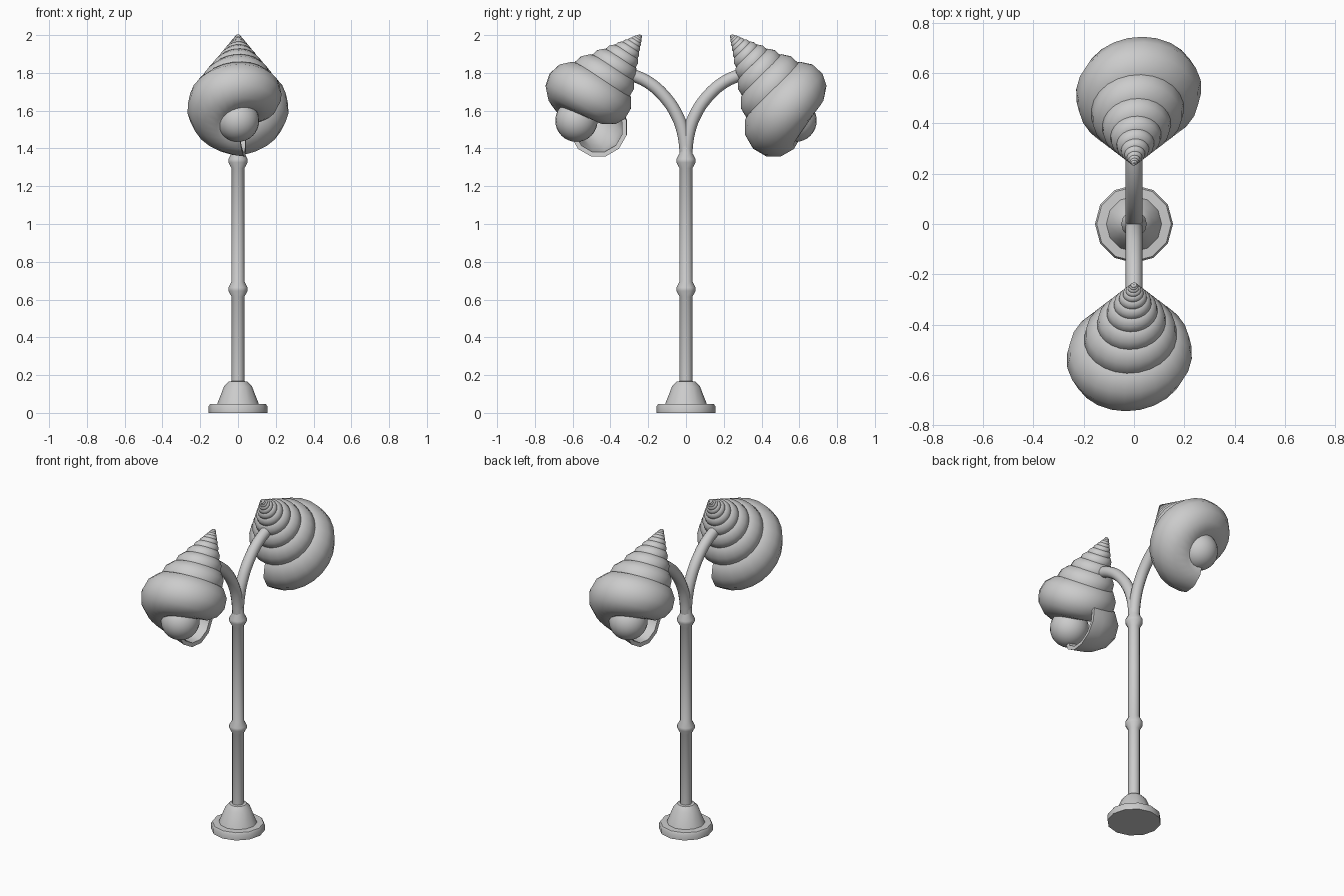
import bpy, bmesh, math
from mathutils import Vector

if "Cube" in bpy.data.objects:
    bpy.data.objects.remove(bpy.data.objects["Cube"])

SIDES = 12          # sides of pole and shell tube
STEPS = 24          # tube rings per turn


def make_object(name, bm, angle):
    bmesh.ops.recalc_face_normals(bm, faces=bm.faces[:])
    mesh = bpy.data.meshes.new(name)
    bm.to_mesh(mesh)
    bm.free()
    obj = bpy.data.objects.new(name, mesh)
    bpy.context.collection.objects.link(obj)
    bpy.ops.object.select_all(action='DESELECT')
    obj.select_set(True)
    bpy.context.view_layer.objects.active = obj
    bpy.ops.object.shade_smooth_by_angle(angle=math.radians(angle))
    return obj


def bridge(bm, a, b):
    for i in range(len(a)):
        j = (i + 1) % len(a)
        bm.faces.new((a[i], a[j], b[j], b[i]))


def skin(bm, rings):
    for a, b in zip(rings, rings[1:]):
        bridge(bm, a, b)
    bm.faces.new(rings[0])
    bm.faces.new(rings[-1])


def lathe(name, profile):
    bm = bmesh.new()
    rings = []
    for r, z in profile:
        rings.append([bm.verts.new((r * math.cos(math.tau * i / SIDES),
                                    r * math.sin(math.tau * i / SIDES), z))
                      for i in range(SIDES)])
    skin(bm, rings)
    return make_object(name, bm, 35)


# Post: stepped foot, shaft and two collars
def collar(z):
    return [(.034, z - .04), (.051, z - .009), (.051, z + .009), (.034, z + .04)]


lathe("post", [(.155, 0), (.155, .035), (.148, .046), (.11, .048), (.074, .14),
               (.05, .166), (.034, .168)] + collar(.655) + collar(1.335) + [(.034, 1.42)])

# Shell frame: apex, axis down the cone, and the two radial directions
TILT = math.radians(51)
APEX = Vector((0, -.229, 2.012))
AXIS = Vector((0, -math.cos(TILT), -math.sin(TILT)))
U = Vector((1, 0, 0))
V = Vector((0, math.sin(TILT), -math.cos(TILT)))
GROWTH, TURNS, END = .74, 11, .15


def shell_ring(bm, turns_back, scale=1.0):
    s = GROWTH ** turns_back
    phi = END - math.tau * turns_back
    radial = V * math.cos(phi) + U * math.sin(phi)
    centre = APEX + AXIS * (.54 * s) + radial * (.138 * s)
    ring = []
    for i in range(SIDES):
        a = math.tau * i / SIDES + math.radians(6)
        ring.append(bm.verts.new(centre + (radial * math.cos(a) + AXIS * math.sin(a))
                                 * (.154 * s * scale)))
    return ring


# Shell: growing spiral tube that turns in at the lip and runs back inside
bm = bmesh.new()
outer = [shell_ring(bm, TURNS - k / STEPS) for k in range(TURNS * STEPS + 1)]
inner = [shell_ring(bm, k / STEPS, .84) for k in range(STEPS // 2)]
skin(bm, outer + inner)
shell = make_object("shell_front", bm, 50)

# Bulb
bm = bmesh.new()
bmesh.ops.create_uvsphere(bm, u_segments=24, v_segments=16, radius=.112)
bulb = make_object("bulb_front", bm, 50)
bulb.location = (0, -.58, 1.547)

# Curved arm
curve = bpy.data.curves.new("arm", 'CURVE')
curve.dimensions = '3D'
curve.bevel_depth = .033
curve.bevel_resolution = 4
curve.resolution_u = 4
curve.use_fill_caps = True
path = [(0, 1.37), (-.012, 1.47), (-.045, 1.57), (-.11, 1.67), (-.2, 1.75), (-.31, 1.8)]
spline = curve.splines.new('BEZIER')
spline.bezier_points.add(len(path) - 1)
for p, (y, z) in zip(spline.bezier_points, path):
    p.co = (0, y, z)
    p.handle_left_type = p.handle_right_type = 'AUTO'
arm = bpy.data.objects.new("arm_front", curve)
bpy.context.collection.objects.link(arm)

# Back lamp: the same parts turned half way round the post
for part in (shell, bulb, arm):
    twin = part.copy()
    twin.name = part.name.replace("front", "back")
    twin.location = (0, -part.location.y, part.location.z)
    twin.rotation_euler = (0, 0, math.pi)
    bpy.context.collection.objects.link(twin)
